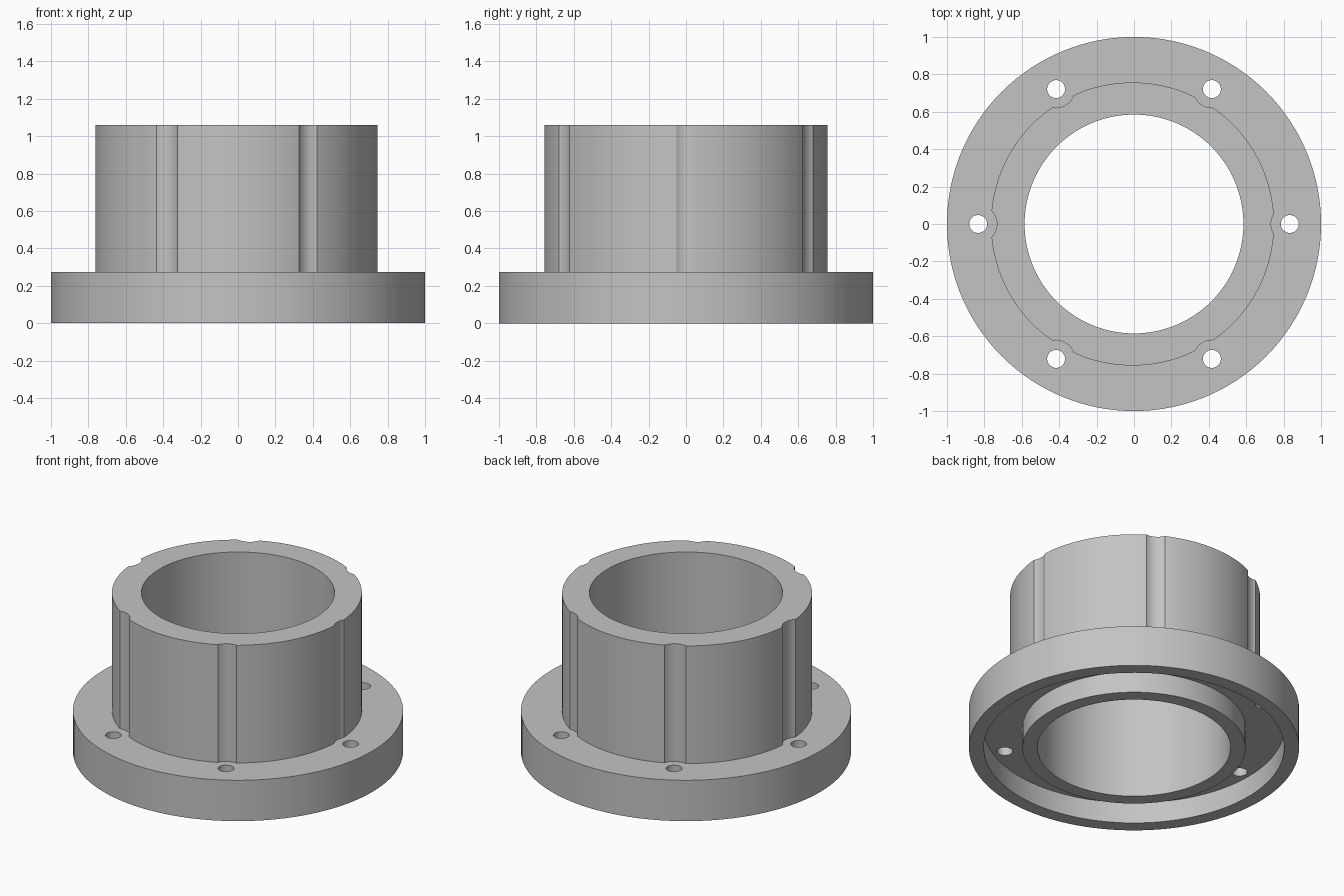
import bpy, math

if "Cube" in bpy.data.objects:
    bpy.data.objects.remove(bpy.data.objects["Cube"])

grey = bpy.data.materials.new("plain grey")
grey.diffuse_color = (0.55, 0.55, 0.55, 1)
grey.use_nodes = True
grey.node_tree.nodes["Principled BSDF"].inputs["Base Color"].default_value = grey.diffuse_color

BOLT_R = 0.833   # bolt circle radius


def cylinder(name, r, z0, z1, x=0.0, y=0.0, sides=128):
    bpy.ops.mesh.primitive_cylinder_add(vertices=sides, radius=r, depth=z1 - z0,
                                        location=(x, y, (z0 + z1) / 2))
    ob = bpy.context.object
    ob.name = name
    ob.data.materials.append(grey)
    return ob


def combine(target, other, operation):
    """Apply a boolean and discard the tool object."""
    mod = target.modifiers.new("bool", 'BOOLEAN')
    mod.operation, mod.solver, mod.object = operation, 'EXACT', other
    bpy.context.view_layer.objects.active = target
    bpy.ops.object.modifier_apply(modifier=mod.name)
    bpy.data.objects.remove(other, do_unlink=True)


bolts = [(BOLT_R * math.cos(math.radians(a)), BOLT_R * math.sin(math.radians(a)))
         for a in range(0, 360, 60)]

# Collar, set very slightly off centre, with a tool-clearance groove beside each bolt
collar = cylinder("collar", 0.757, 0.2, 1.06, x=-0.008)
for x, y in bolts:
    combine(collar, cylinder("groove_cutter", 0.1, 0.1, 1.2, x, y, 48), 'DIFFERENCE')

# Flange disc joined to the collar
flange = cylinder("flanged_bushing", 1.0, 0.0, 0.273)
combine(flange, collar, 'UNION')

# Ring-shaped recess in the underside
recess = cylinder("recess_cutter", 0.91, -0.1, 0.14)
combine(recess, cylinder("recess_core", 0.675, -0.2, 0.24), 'DIFFERENCE')
combine(flange, recess, 'DIFFERENCE')

# Central bore and bolt holes
combine(flange, cylinder("bore_cutter", 0.585, -0.3, 1.3), 'DIFFERENCE')
for x, y in bolts:
    combine(flange, cylinder("hole_cutter", 0.048, -0.15, 0.5, x, y, 32), 'DIFFERENCE')

# One material, smooth walls with sharp rims
flange.data.materials.clear()
flange.data.materials.append(grey)
for p in flange.data.polygons:
    p.material_index = 0
bpy.ops.object.select_all(action='DESELECT')
flange.select_set(True)
bpy.context.view_layer.objects.active = flange
bpy.ops.object.shade_smooth_by_angle(angle=math.radians(30))
